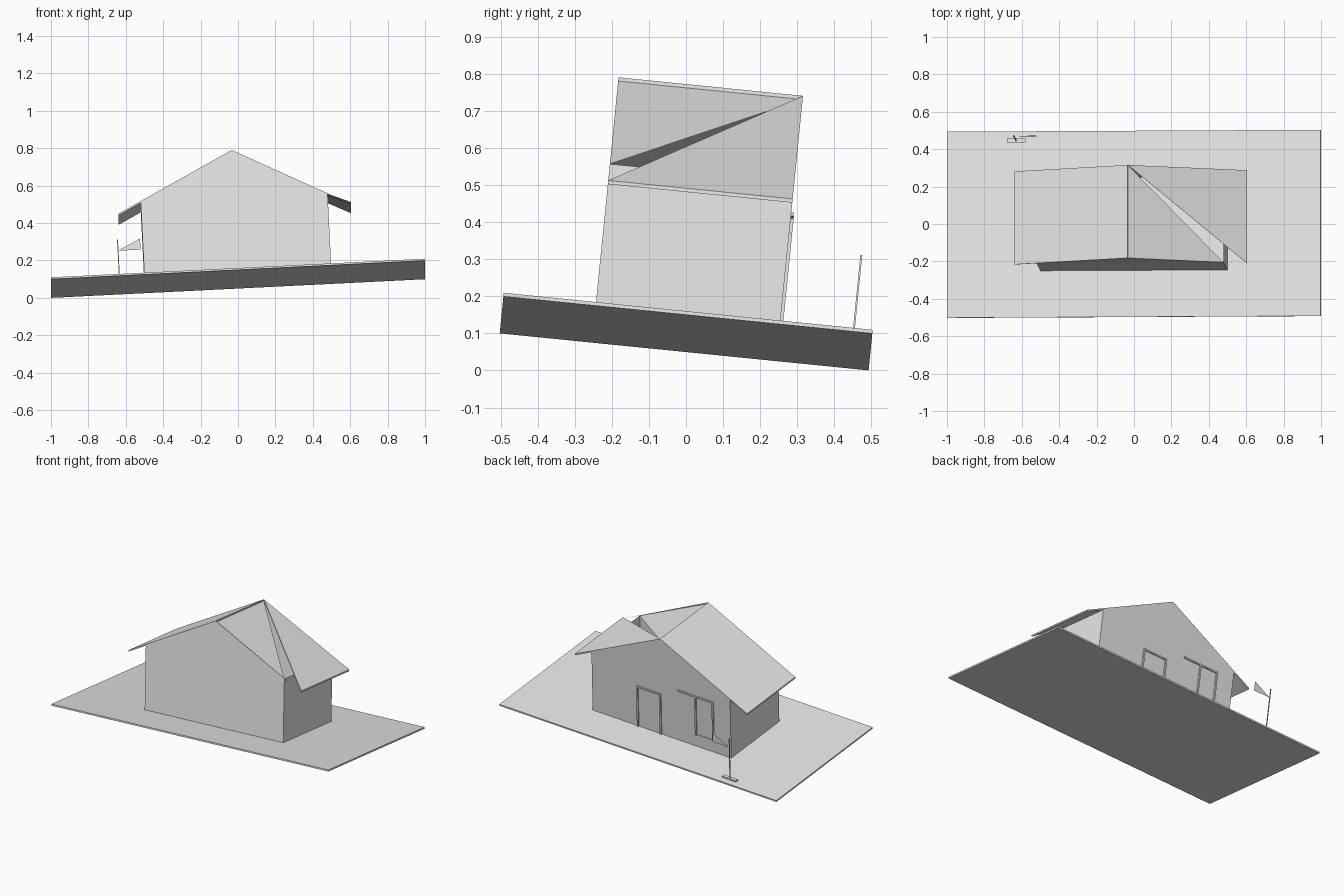
import bpy
import bmesh
from mathutils import Matrix, Vector

cube = bpy.data.objects.get("Cube")
if cube:
    bpy.data.objects.remove(cube, do_unlink=True)

# The whole site leans: one shared placement for every part
PLACE = (Matrix.Translation((0, 0, 0.0998))
         @ Matrix.Rotation(-0.1, 4, 'X') @ Matrix.Rotation(-0.05, 4, 'Y'))

grey = bpy.data.materials.new("light_grey")
grey.use_nodes = True
grey.diffuse_color = (0.8, 0.8, 0.8, 1)
grey.node_tree.nodes["Principled BSDF"].inputs["Base Color"].default_value = (0.8, 0.8, 0.8, 1)


def make(name, polygons):
    """Mesh object from a list of polygons given as corner points."""
    bm = bmesh.new()
    for points in polygons:
        bm.faces.new([bm.verts.new(p) for p in points])
    bmesh.ops.remove_doubles(bm, verts=bm.verts, dist=0.0001)
    mesh = bpy.data.meshes.new(name)
    bm.to_mesh(mesh)
    bm.free()
    mesh.materials.append(grey)
    obj = bpy.data.objects.new(name, mesh)
    bpy.context.collection.objects.link(obj)
    obj.matrix_world = PLACE
    return obj


def box(name, x0, x1, y0, y1, z0, z1):
    a = [Vector(p) for p in ((x0, y0, z0), (x1, y0, z0), (x1, y1, z0), (x0, y1, z0))]
    b = [Vector((p.x, p.y, z1)) for p in a]
    sides = [(a[i], a[i - 3], b[i - 3], b[i]) for i in range(4)]
    return make(name, [a[::-1], b] + sides)


BASE, WALL, RIDGE = 0.01, 0.41, 0.66      # ground top, wall top, gable top
W, D = 0.5, 0.25                          # half width and half depth
EAVE, EAVE_Z, THICK = 0.622, 0.349, 0.01  # roof overhang

# Ground slab
box("ground", -1, 1, -0.5, 0.5, 0, BASE)


# House body: gable walls, side walls, slopes (the left slope is half open)
def outline(y):
    return [Vector((x, y, z)) for x, z in
            ((-W, BASE), (W, BASE), (W, WALL), (0, RIDGE), (-W, WALL))]


f, b = outline(-D), outline(D)
make("house_body", [
    f, b[::-1],
    (f[1], b[1], b[2], f[2]),
    (b[0], f[0], f[4], b[4]),
    (f[4], f[3], b[3], b[4]),
    (f[3], f[2], b[3]),
])

# Roof panels: a full one, and one reduced to the half behind its diagonal
up = Vector((0, 0, THICK))


def roof_corners(side):
    return [Vector(p) for p in ((0, -D, RIDGE), (side * EAVE, -D, EAVE_Z),
                                (side * EAVE, D, EAVE_Z), (0, D, RIDGE))]


r = roof_corners(-1)
t = [p + up for p in r]
make("right_roof", [t[::-1], r] + [(r[i - 1], r[i], t[i], t[i - 1]) for i in range(4)])

r = roof_corners(1)
t = [p + up for p in r]
make("left_roof", [
    (t[1], t[2], t[3]),
    (r[3], r[2], r[1]),
    (r[1], r[2], t[2], t[1]),
    (r[2], r[3], t[3], t[2]),
    (r[0], r[1], t[0]),
])

# Door frame on the back wall
OUT = D + 0.008
BAR = 0.01
for name, x in (("door_right_post", 0.0), ("door_left_post", 0.165)):
    box(name, x, x + BAR, D, OUT, BASE, 0.29)
box("door_lintel", 0.0, 0.175, D, OUT, 0.28, 0.29)

# Window frame on the back wall
for name, x in (("window_right_bar", -0.38), ("window_middle_bar", -0.255)):
    box(name, x, x + BAR, D, OUT, 0.09, 0.36)
box("window_head", -0.38, -0.125, D, OUT, 0.35, 0.36)
box("window_sill", -0.38, -0.25, D, D + 0.004, 0.09, 0.094)

# Flagpole with foot and pennant
box("pole_foot", -0.68, -0.58, 0.44, 0.46, BASE, 0.02)
box("flagpole", -0.633, -0.628, 0.447, 0.452, 0.02, 0.29)
make("pennant", [((-0.63, 0.45, 0.23), (-0.51, 0.45, 0.23), (-0.51, 0.45, 0.29))])
